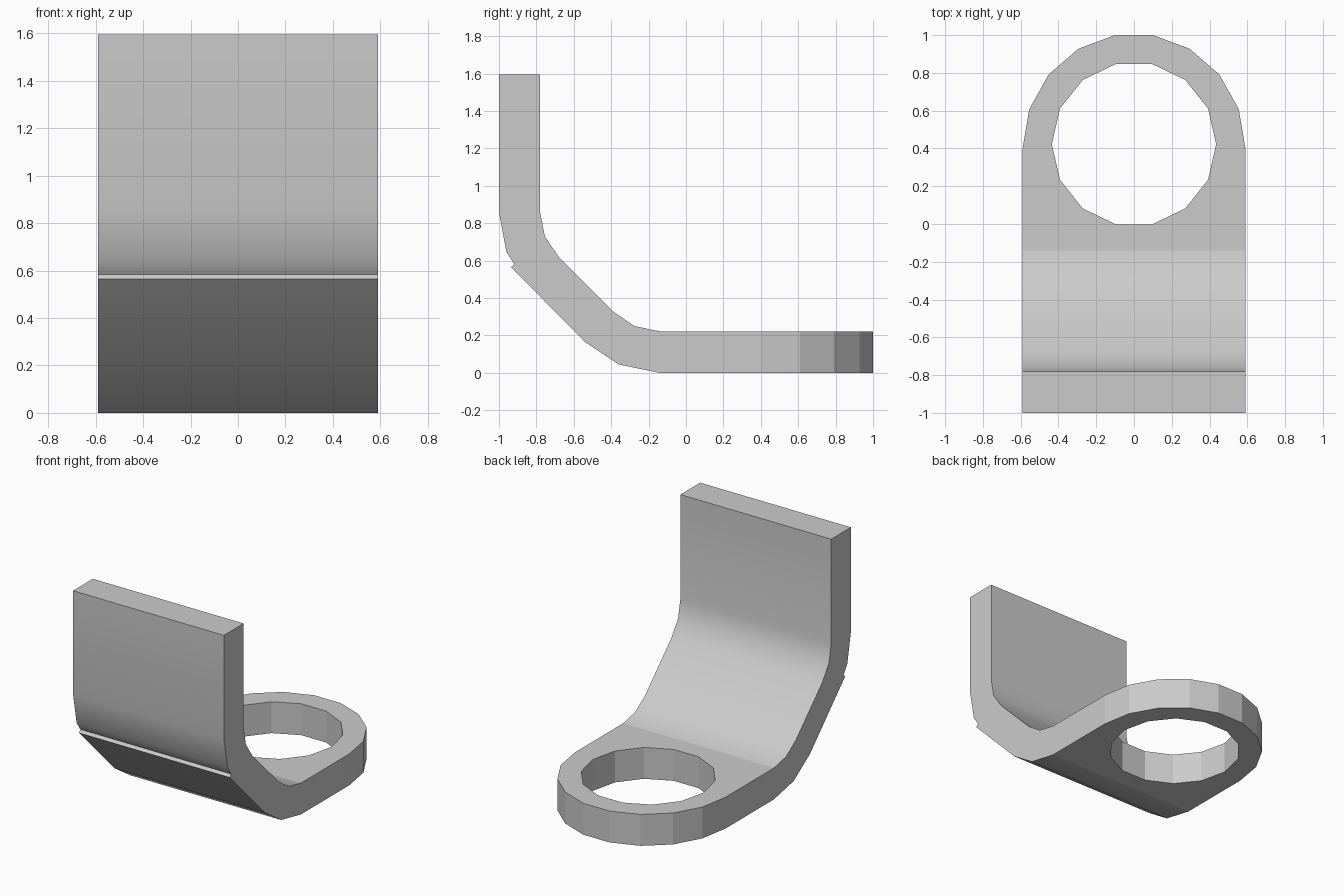
import bpy, bmesh
from math import sin, cos, pi, radians

cube = bpy.data.objects.get("Cube")
if cube:
    bpy.data.objects.remove(cube, do_unlink=True)

HALF_W = 0.59      # half width of the strip
THICK = 0.222      # plate thickness
BEND_Y = -0.14     # where the flat plate meets the bend

grey = bpy.data.materials.new("plain_grey")
grey.use_nodes = True
colour = (0.6, 0.6, 0.6, 1)
grey.diffuse_color = colour
grey.node_tree.nodes["Principled BSDF"].inputs["Base Color"].default_value = colour

bm = bmesh.new()


def wall(lower, upper, closed=True, smooth=False):
    """Join two matching rows of vertices with quads."""
    n = len(lower)
    for i in range(n if closed else n - 1):
        j = (i + 1) % n
        bm.faces.new((lower[i], lower[j], upper[j], upper[i])).smooth = smooth


# Bent strip: side profile (y, z) from the plate underside, up and back down
profile = [(BEND_Y, 0), (-0.36, 0.045), (-0.54, 0.165), (-0.935, 0.565),
           (-0.918, 0.583), (-0.96, 0.645), (-1, 0.86), (-1, 1.595),
           (-0.78, 1.595), (-0.78, 0.86), (-0.755, 0.73), (-0.68, 0.62),
           (-0.385, 0.325), (-0.275, 0.25), (BEND_Y, THICK)]
sides = [[bm.verts.new((x, y, z)) for y, z in profile] for x in (-HALF_W, HALF_W)]
wall(*sides, closed=False, smooth=True)
for side in sides:
    bm.faces.new(side)

# Base plate: rounded end with a fourteen-sided hole
arc = [radians(a) for a in range(0, 181, 20)]
outline = [(HALF_W, BEND_Y)]
outline += [(HALF_W * cos(a), 0.4 + 0.609 * sin(a)) for a in arc]
outline += [(-HALF_W, BEND_Y)]
hole = [(0.435 * cos(i * pi / 7), 0.4225 + 0.435 * sin(i * pi / 7)) for i in range(14)]


def plate_level(z):
    """One flat face of the plate, with the hole left open."""
    rows = [[bm.verts.new((x, y, z)) for x, y in loop] for loop in (outline, hole)]
    edges = [bm.edges.new((r[i - 1], r[i])) for r in rows for i in range(len(r))]
    bmesh.ops.triangle_fill(bm, edges=edges, use_beauty=True)
    return rows


bottom, top = plate_level(0), plate_level(THICK)
wall(bottom[0], top[0], closed=False)
wall(bottom[1], top[1])

# Weld the plate to the bend, and keep the corners crisp
bmesh.ops.remove_doubles(bm, verts=bm.verts[:], dist=0.0005)
bmesh.ops.recalc_face_normals(bm, faces=bm.faces[:])
for e in bm.edges:
    e.smooth = e.calc_face_angle(0) < radians(30)

mesh = bpy.data.meshes.new("bent_bracket")
bm.to_mesh(mesh)
bm.free()
mesh.materials.append(grey)
bracket = bpy.data.objects.new("bent_bracket", mesh)
bpy.context.scene.collection.objects.link(bracket)
